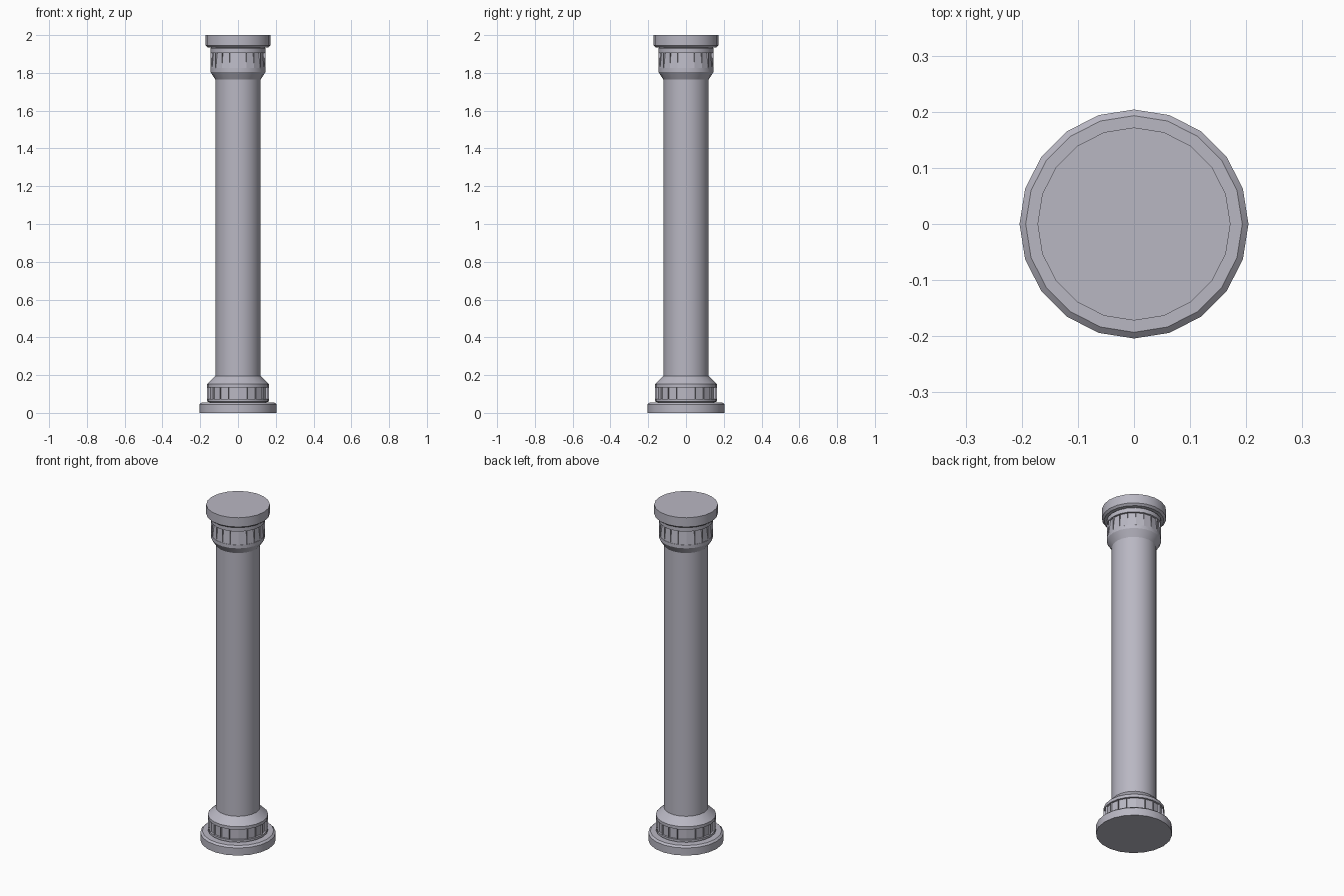
import bpy, bmesh, math

if "Cube" in bpy.data.objects:
    bpy.data.objects.remove(bpy.data.objects["Cube"])

SIDES = 20
stone = bpy.data.materials.new("stone")
stone.diffuse_color = (0.485, 0.475, 0.545, 1)
stone.use_nodes = True
stone.node_tree.nodes["Principled BSDF"].inputs["Base Color"].default_value = stone.diffuse_color


def lathe(name, profile, panel_row=None, border=0.006, sloped=False):
    """Revolve an (r, z) profile, cap both ends, optionally sink panels into one row."""
    bm = bmesh.new()
    rings = []
    for r, z in profile:
        rings.append([bm.verts.new((r * math.cos(a), r * math.sin(a), z))
                      for a in (2 * math.pi * i / SIDES for i in range(SIDES))])
    panels = []
    for k in range(len(rings) - 1):
        lo, hi = rings[k], rings[k + 1]
        for i in range(SIDES):
            j = (i + 1) % SIDES
            f = bm.faces.new((lo[i], lo[j], hi[j], hi[i]))
            if k == panel_row:
                panels.append(f)
    bm.faces.new(rings[0][::-1])
    bm.faces.new(rings[-1])
    if panels:
        bmesh.ops.inset_individual(bm, faces=panels, thickness=border, depth=0)
        bmesh.ops.inset_individual(bm, faces=panels, thickness=0.001, depth=-0.01)
        if sloped:  # panel floor rises to meet the band at its lower edge
            for f in panels:
                n, mid = f.normal.copy(), f.calc_center_median().z
                for v in f.verts:
                    if v.co.z < mid:
                        v.co += n * 0.009
    mesh = bpy.data.meshes.new(name)
    bm.to_mesh(mesh)
    bm.free()
    mesh.materials.append(stone)
    obj = bpy.data.objects.new(name, mesh)
    bpy.context.collection.objects.link(obj)
    bpy.ops.object.select_all(action='DESELECT')
    obj.select_set(True)
    bpy.context.view_layer.objects.active = obj
    bpy.ops.object.shade_smooth_by_angle(angle=math.radians(30))
    return obj


# Whole column turned as continuous parts that meet at the shaft ends
lathe("plinth", [(0.204, 0), (0.204, 0.045), (0.193, 0.055)])
lathe("base_ring", [(0.148, 0.055), (0.163, 0.06), (0.163, 0.073),
                    (0.163, 0.135), (0.163, 0.153), (0.12, 0.195)], 2, 0.008)
lathe("shaft", [(0.12, 0.195), (0.12, 1.765)])
lathe("capital_ring", [(0.12, 1.765), (0.146, 1.805), (0.146, 1.825),
                       (0.146, 1.905), (0.146, 1.93), (0.132, 1.94)], 2, 0.007, True)
lathe("abacus", [(0.16, 1.935), (0.172, 1.945), (0.172, 2.0)])
